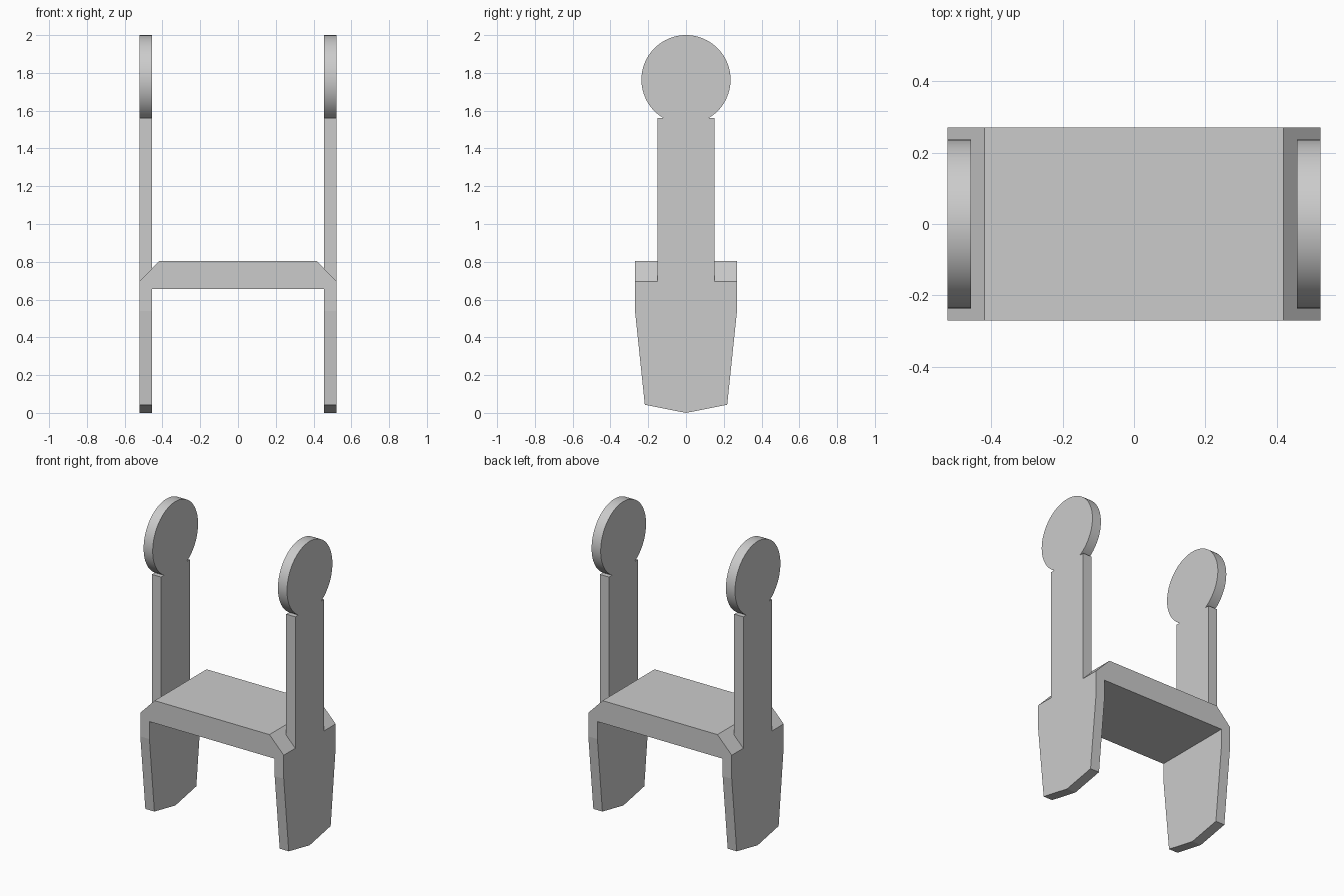
import bpy
import bmesh
from math import asin, cos, sin, pi
from mathutils import Vector

cube = bpy.data.objects.get("Cube")
if cube:
    bpy.data.objects.remove(cube, do_unlink=True)

grey = bpy.data.materials.new("plain grey")
grey.use_nodes = True
colour = (0.6, 0.6, 0.6, 1)
grey.diffuse_color = colour
grey.node_tree.nodes["Principled BSDF"].inputs["Base Color"].default_value = colour


def prism(name, points, offset):
    """Extrude a closed outline of 3D points along an offset."""
    bm = bmesh.new()
    face = bm.faces.new([bm.verts.new(p) for p in points])
    new = bmesh.ops.extrude_face_region(bm, geom=[face])["geom"]
    bmesh.ops.translate(bm, vec=Vector(offset),
                        verts=[v for v in new if isinstance(v, bmesh.types.BMVert)])
    bmesh.ops.recalc_face_normals(bm, faces=bm.faces)
    mesh = bpy.data.meshes.new(name)
    bm.to_mesh(mesh)
    bm.free()
    mesh.materials.append(grey)
    obj = bpy.data.objects.new(name, mesh)
    bpy.context.collection.objects.link(obj)
    return obj


OUTER, INNER, DEPTH = 0.522, 0.456, 0.27
SEAT_BOTTOM, SEAT_EDGE, SEAT_TOP = 0.655, 0.695, 0.803

# Seat with chamfered ends
half = [(OUTER, SEAT_BOTTOM), (OUTER, SEAT_EDGE), (0.418, SEAT_TOP)]
outline = half + [(-x, z) for x, z in reversed(half)]
prism("seat", [(x, -DEPTH, z) for x, z in outline], (0, 2 * DEPTH, 0))

# Tapered leg outline with a shallow pointed foot
half = [(0.218, 0.043), (DEPTH, 0.54), (DEPTH, SEAT_BOTTOM)]
leg = [(0, 0)] + half + [(-y, z) for y, z in reversed(half)]

# Upright outline: straight post, small shoulders, round head
radius, shoulder, post = 0.236, 1.56, 0.15
centre = 2 - radius
start = asin((shoulder - centre) / radius)
steps = 64
head = []
for i in range(steps + 1):
    a = start + (pi - 2 * start) * i / steps
    head.append((radius * cos(a), centre + radius * sin(a)))
upright = ([(-post, SEAT_EDGE), (post, SEAT_EDGE), (post, shoulder)]
           + head + [(-post, shoulder)])

for side, s in (("left", 1), ("right", -1)):
    for part, shape in (("leg", leg), ("upright", upright)):
        obj = prism(f"{side}_{part}", [(s * INNER, y, z) for y, z in shape],
                    (s * (OUTER - INNER), 0, 0))
        if part == "upright":
            bpy.ops.object.select_all(action="DESELECT")
            obj.select_set(True)
            bpy.context.view_layer.objects.active = obj
            bpy.ops.object.shade_smooth_by_angle()
